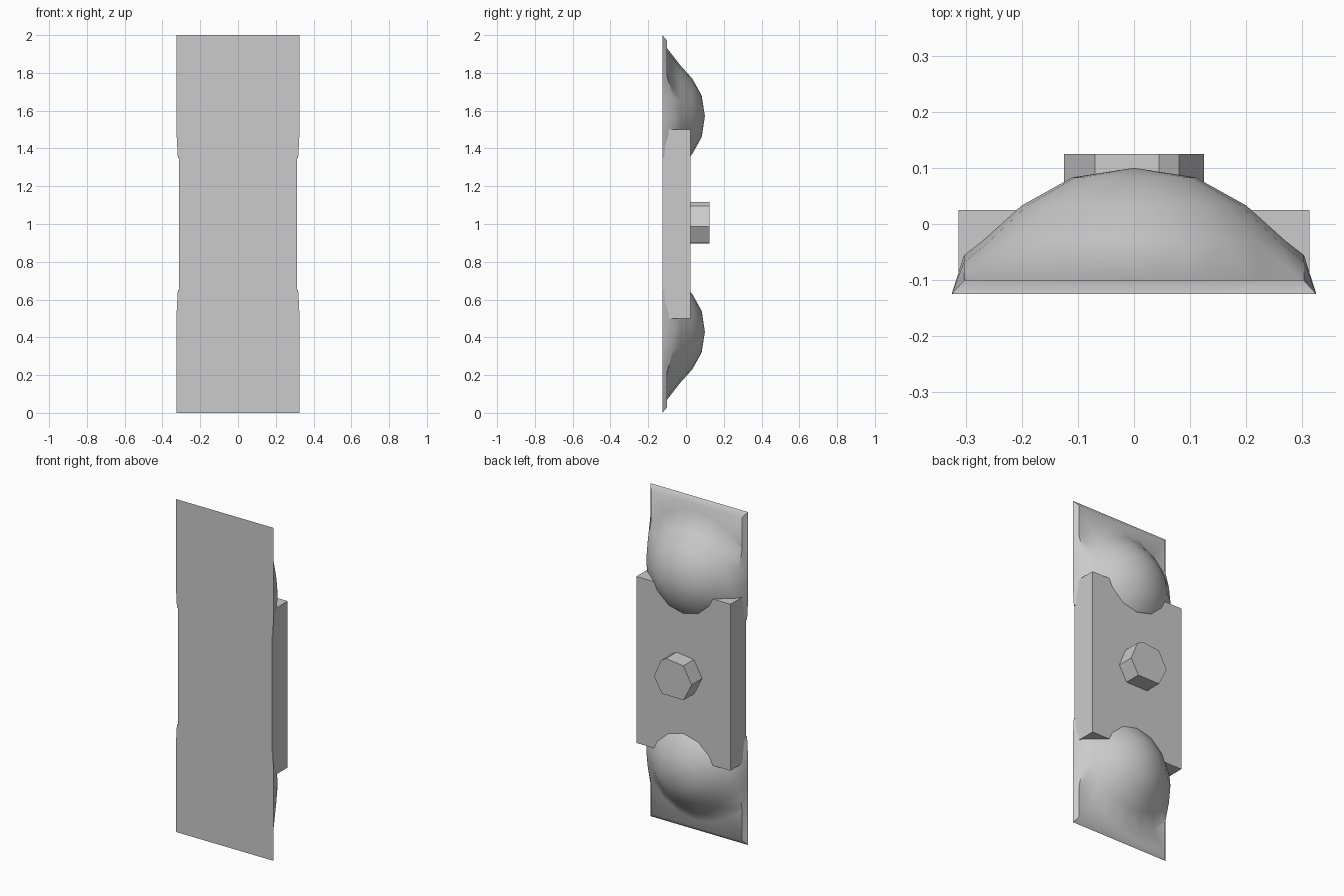
import bpy
import bmesh
from math import sin, cos, radians, hypot

cube = bpy.data.objects.get("Cube")
if cube:
    bpy.data.objects.remove(cube, do_unlink=True)

grey = bpy.data.materials.new("plain_grey")
grey.use_nodes = True
grey.diffuse_color = (0.6, 0.6, 0.6, 1)
grey.node_tree.nodes["Principled BSDF"].inputs["Base Color"].default_value = (0.6, 0.6, 0.6, 1)

FRONT, BACK = -0.125, 0.025


def finish(name, bm):
    bmesh.ops.remove_doubles(bm, verts=bm.verts, dist=0.0005)
    bmesh.ops.recalc_face_normals(bm, faces=bm.faces)
    mesh = bpy.data.meshes.new(name)
    bm.to_mesh(mesh)
    bm.free()
    mesh.materials.append(grey)
    obj = bpy.data.objects.new(name, mesh)
    bpy.context.collection.objects.link(obj)
    return obj


def prism(name, outline, y0, y1):
    """Extrude an x-z outline along y."""
    bm = bmesh.new()
    face = bm.faces.new([bm.verts.new((x, y0, z)) for x, z in outline])
    new = bmesh.ops.extrude_face_region(bm, geom=[face])["geom"]
    bmesh.ops.translate(bm, vec=(0, y1 - y0, 0),
                        verts=[g for g in new if isinstance(g, bmesh.types.BMVert)])
    return finish(name, bm)


# Central block and the faceted button on its back
prism("body_block", [(-0.3125, 0.5), (0.3125, 0.5), (0.3125, 1.5), (-0.3125, 1.5)], FRONT, BACK)
button_angles = [-54, -6, 50, 69, 124, 178, 235]
prism("back_button", [(0.125 * cos(radians(a)), 1 + 0.125 * sin(radians(a)))
                      for a in button_angles], BACK - 0.01, 0.125)

# Dome height by distance from its centre
PROFILE = [(0, 0.1), (0.11, 0.083), (0.2, 0.033), (0.27, -0.03), (0.36, -0.1), (1, -0.1)]


def height(r):
    for (r0, h0), (r1, h1) in zip(PROFILE, PROFILE[1:]):
        if r <= r1:
            return h0 + (h1 - h0) * (r - r0) / (r1 - r0)


def reach(a, half, up, down):
    """Distance from the dome centre to a rectangle in direction a."""
    c, s = abs(cos(a)), sin(a)
    side = half / max(c, 1e-6)
    return min(side, (up if s > 0 else down) / max(abs(s), 1e-6))


half_turn = [-90, -62, -34.1, -17, 0, 18, 35, 52.92, 72, 90]
angles = [radians(a) for a in half_turn + [180 - a for a in half_turn[-2:0:-1]]]


def domed_end(name, flip):
    bm = bmesh.new()
    centre_z = 0.57

    def vert(x, y, z):
        return bm.verts.new((x, y, 1 + flip * (centre_z + z)))

    # Rings run outwards over the dome, then drop to the square rim
    rings = []
    for radius in (0.11, 0.2, 0.27, 0.36, 0.6):
        ring = []
        for a in angles:
            r = min(radius, reach(a, 0.303, 0.4, 0.21))
            ring.append(vert(r * cos(a), height(r), r * sin(a)))
        rings.append(ring)
    rim = []
    for a in angles:
        r = reach(a, 0.325, 0.43, 0.22)
        x, z = r * cos(a), r * sin(a)
        rim.append(vert(x * (0.98 if z < -0.15 else 1), FRONT, z))
    rings.append(rim)

    tip = vert(0, height(0), 0)
    n = len(angles)
    for i in range(n):
        j = (i + 1) % n
        bm.faces.new((tip, rings[0][i], rings[0][j]))
        for inner, outer in zip(rings, rings[1:]):
            bm.faces.new((inner[i], outer[i], outer[j], inner[j]))
    bm.faces.new(rim)

    obj = finish(name, bm)
    bpy.ops.object.select_all(action="DESELECT")
    obj.select_set(True)
    bpy.context.view_layer.objects.active = obj
    bpy.ops.object.shade_smooth_by_angle(angle=radians(45))


domed_end("upper_domed_end", 1)
domed_end("lower_domed_end", -1)
